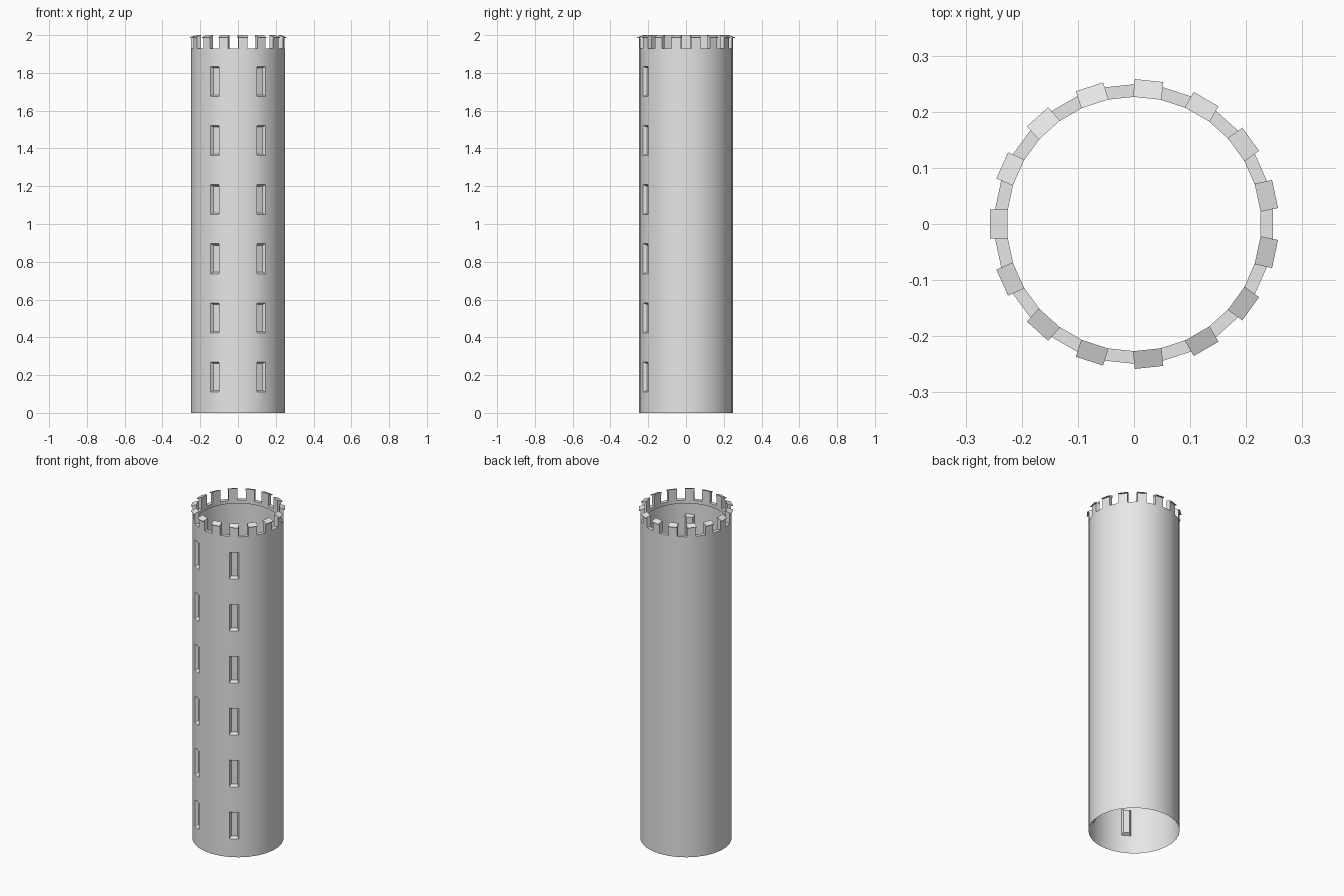
import bpy, bmesh, math
from mathutils import Matrix, Vector

if "Cube" in bpy.data.objects:
    bpy.data.objects.remove(bpy.data.objects["Cube"], do_unlink=True)

SIDES = 30
STEP = 2 * math.pi / SIDES
OUTER, INNER = 0.249, 0.2265      # corner radii of the wall and the parapet ring
LEDGE = 1.93                      # height of the parapet ledge
EAVE, TOP = 1.985, 2.0            # underside and peak of the merlon caps

stone = bpy.data.materials.new("grey stone")
stone.use_nodes = True
GREY = (0.8, 0.8, 0.8, 1)
stone.diffuse_color = GREY
stone.node_tree.nodes["Principled BSDF"].inputs["Base Color"].default_value = GREY


def make_object(name, bm):
    mesh = bpy.data.meshes.new(name)
    bm.to_mesh(mesh)
    bm.free()
    mesh.materials.append(stone)
    obj = bpy.data.objects.new(name, mesh)
    bpy.context.collection.objects.link(obj)
    return obj


def ring(bm, radius, z):
    angles = [(k - 0.5) * STEP for k in range(SIDES)]
    return [bm.verts.new((radius * math.cos(a), radius * math.sin(a), z)) for a in angles]


# Tower wall: open shell with a ledge and a short inner lip at the top
bm = bmesh.new()
levels = [0]
for row in range(6):
    sill = 0.11 + row * 0.313
    levels += [sill, sill + 0.16]
levels.append(LEDGE)
rings = [ring(bm, OUTER, z) for z in levels]
rings += [ring(bm, INNER, LEDGE), ring(bm, INNER, LEDGE - 0.02)]

window_sides = (20, 25)           # the two front faces that carry slits
windows = []
for i, (low, high) in enumerate(zip(rings, rings[1:])):
    for k in range(SIDES):
        n = (k + 1) % SIDES
        face = bm.faces.new((low[k], low[n], high[n], high[k]))
        if k in window_sides and i % 2 == 1 and i < len(levels) - 1:
            windows.append(face)
bm.normal_update()

# Arrow slits: tapered recesses pressed into the wall
bmesh.ops.inset_individual(bm, faces=windows, thickness=0.013, depth=-0.018)
wall = make_object("tower_wall", bm)
bpy.ops.object.select_all(action="DESELECT")
wall.select_set(True)
bpy.context.view_layer.objects.active = wall
bpy.ops.object.shade_smooth_by_angle(angle=math.radians(30))


def loft(bm, sections, turn):
    """Stack of four-sided sections; each is (inner, outer, half width, z inner, z outer)."""
    loops = []
    for inner, outer, half, z_in, z_out in sections:
        corners = [(inner, -half, z_in), (outer, -half, z_out),
                   (outer, half, z_out), (inner, half, z_in)]
        loops.append([bm.verts.new(turn @ Vector(c)) for c in corners])
    for low, high in zip(loops, loops[1:]):
        for k in range(4):
            n = (k + 1) % 4
            bm.faces.new((low[k], low[n], high[n], high[k]))
    bm.faces.new(loops[-1])
    bm.faces.new(loops[0][::-1])


# Merlons and their overhanging sloped caps, on every other side
merlons, caps = bmesh.new(), bmesh.new()
near, far = INNER * math.cos(STEP / 2), OUTER * math.cos(STEP / 2)
for k in range(1, SIDES, 2):
    turn = Matrix.Rotation(k * STEP, 3, "Z")
    loft(merlons, [(near, far, 0.0245, LEDGE, LEDGE),
                   (near, far, 0.0245, EAVE, EAVE)], turn)
    loft(caps, [(near, 0.257, 0.0255, EAVE, EAVE),
                (near, 0.257, 0.0255, TOP, EAVE + 0.003)], turn)
make_object("merlons", merlons)
make_object("merlon_caps", caps)
